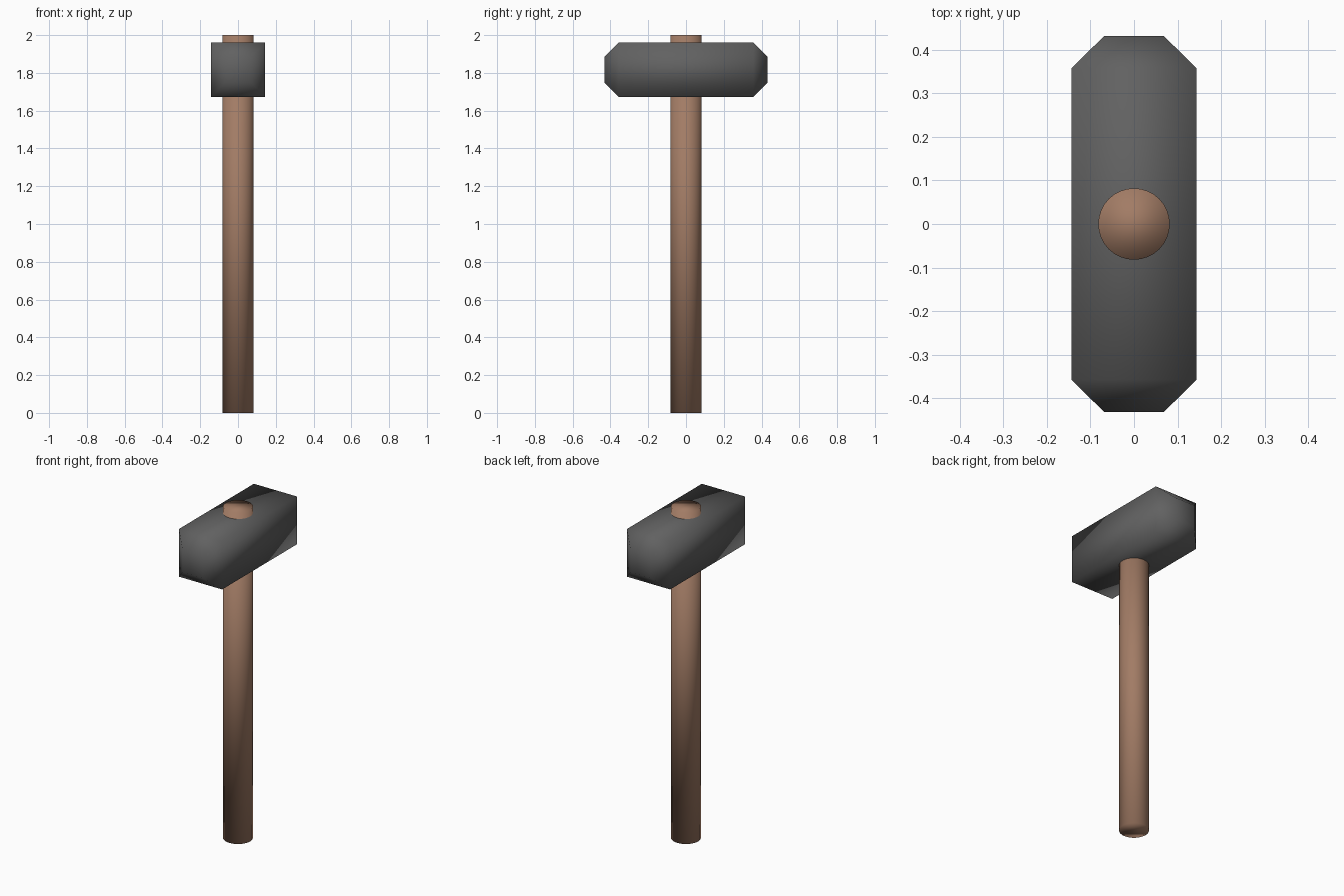
import bpy
import bmesh

default = bpy.data.objects.get("Cube")
if default:
    bpy.data.objects.remove(default, do_unlink=True)


def make_material(name, rgb):
    mat = bpy.data.materials.new(name)
    mat.use_nodes = True
    mat.diffuse_color = (*rgb, 1)
    mat.node_tree.nodes["Principled BSDF"].inputs["Base Color"].default_value = (*rgb, 1)
    return mat


def add_object(name, bm, mat):
    bmesh.ops.recalc_face_normals(bm, faces=bm.faces)
    for face in bm.faces:
        face.smooth = True
    mesh = bpy.data.meshes.new(name)
    bm.to_mesh(mesh)
    bm.free()
    mesh.materials.append(mat)
    obj = bpy.data.objects.new(name, mesh)
    bpy.context.collection.objects.link(obj)
    return obj


wood = make_material("brown wood", (0.36, 0.20, 0.13))
iron = make_material("dark iron", (0.12, 0.12, 0.12))

# Round handle running right through the head, softly shaded over its caps
bm = bmesh.new()
bmesh.ops.create_cone(bm, cap_ends=True, segments=32, radius1=0.082, radius2=0.082, depth=2)
handle = add_object("handle", bm, wood)
handle.location.z = 1

# Square head with tapered striking ends: (y, half width) of each section
bm = bmesh.new()
sections = [(-0.432, 0.068), (-0.357, 0.144), (0.357, 0.144), (0.432, 0.068)]
rings = [[bm.verts.new((sx * half, y, sz * half))
          for sx, sz in ((-1, -1), (1, -1), (1, 1), (-1, 1))]
         for y, half in sections]
for a, b in zip(rings, rings[1:]):
    for i in range(4):
        j = (i + 1) % 4
        bm.faces.new((a[i], a[j], b[j], b[i]))
bm.faces.new(rings[0])
bm.faces.new(rings[-1])
head = add_object("hammer_head", bm, iron)
head.location.z = 1.817
